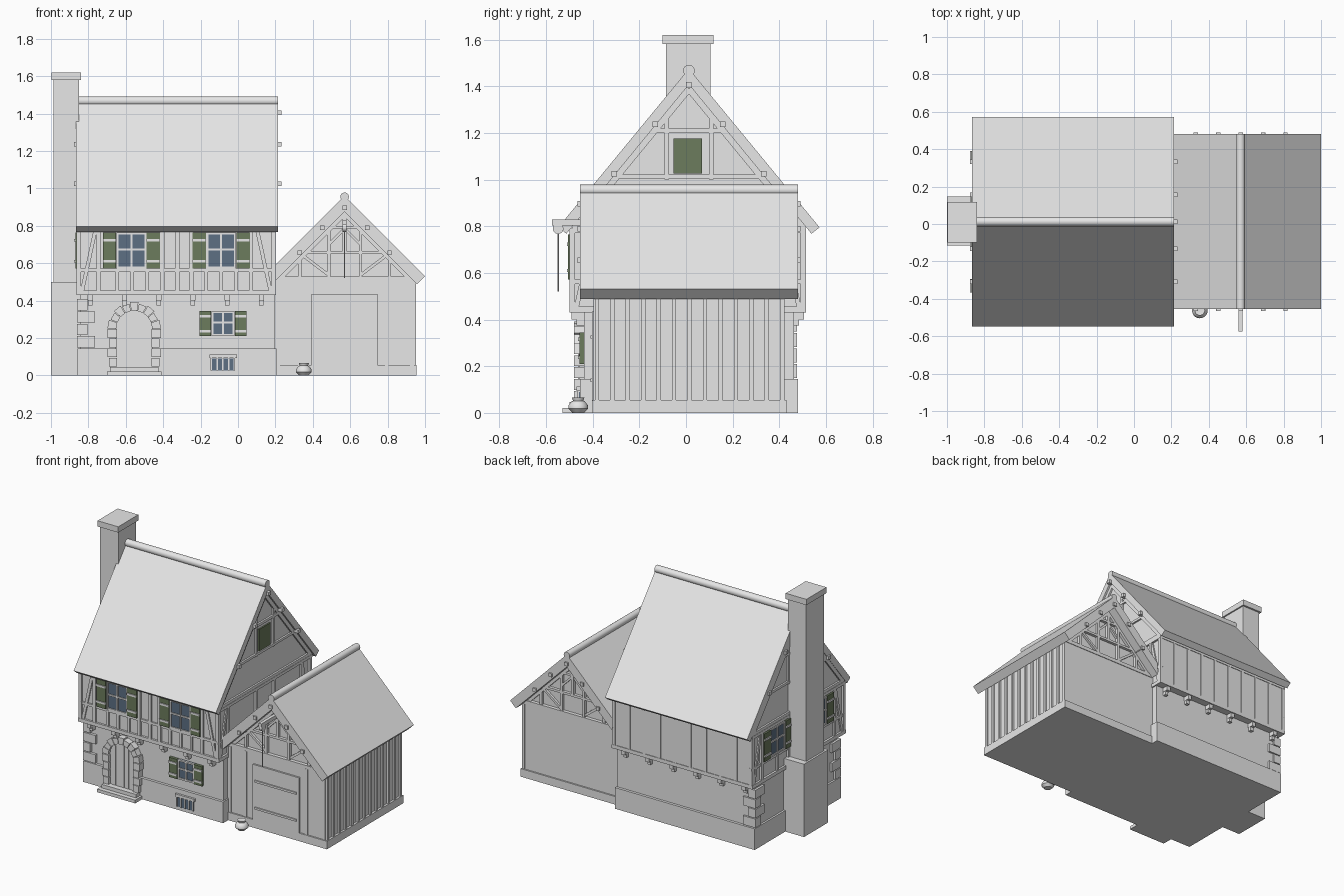
import bpy, bmesh, math
from mathutils import Matrix, Vector

cube = bpy.data.objects.get("Cube")
if cube:
    bpy.data.objects.remove(cube)


def material(name, rgb):
    m = bpy.data.materials.new(name)
    m.use_nodes = True
    m.diffuse_color = (*rgb, 1)
    m.node_tree.nodes["Principled BSDF"].inputs["Base Color"].default_value = (*rgb, 1)
    return m


GREY = material("pale_grey", (0.8, 0.8, 0.8))
GREEN = material("shutter_green", (0.15, 0.2, 0.11))
BLUE = material("glass_blue", (0.11, 0.16, 0.23))
parts = {}


def mesh_for(name, mat=GREY, smooth=False):
    return parts.setdefault(name, (bmesh.new(), mat, smooth))[0]


def frame(u, n, origin):
    """Wall frame: local x runs along the wall, local y points out, z is up."""
    return Matrix.Translation(origin) @ Matrix((u, n, (0, 0, 1))).transposed().to_4x4()


def prism(name, M, poly, d0, d1, mat=GREY):
    """Extrude a wall-plane polygon from depth d0 to d1."""
    bm = mesh_for(name, mat)
    a = [bm.verts.new(M @ Vector((u, d0, z))) for u, z in poly]
    b = [bm.verts.new(M @ Vector((u, d1, z))) for u, z in poly]
    bm.faces.new(a)
    bm.faces.new(b)
    for i in range(len(a)):
        j = (i + 1) % len(a)
        bm.faces.new((a[i], a[j], b[j], b[i]))


def rect(u0, u1, z0, z1):
    return [(u0, z0), (u1, z0), (u1, z1), (u0, z1)]


def bar(a, b, w):
    a, b = Vector(a), Vector(b)
    s = (b - a).normalized().orthogonal() * w / 2
    return [a + s, b + s, b - s, a - s]


def box(name, x0, x1, y0, y1, z0, z1):
    prism(name, WORLD, rect(x0, x1, z0, z1), y0, y1)


def tube(name, a, b, r, seg=16):
    a, b = Vector(a), Vector(b)
    rot = (b - a).to_track_quat('Z', 'Y').to_matrix().to_4x4()
    bmesh.ops.create_cone(mesh_for(name, GREY, True), cap_ends=True, segments=seg, radius1=r,
                          radius2=r, depth=(b - a).length,
                          matrix=Matrix.Translation((a + b) / 2) @ rot)


X, Y = Vector((1, 0, 0)), Vector((0, 1, 0))
WORLD = frame(X, Y, (0, 0, 0))
SIDE = frame(Y, X, (0, 0, 0))
CY = 0.0125                       # house centre line
RX = 0.57                         # annex ridge line
FRONT = frame(X, -Y, (0, -0.485, 0))
BACK = frame(X, Y, (0, 0.5, 0))
RIGHT = frame(Y, X, (0.19, 0, 0))
LEFT = frame(Y, -X, (-0.85, 0, 0))
GROUND = frame(X, -Y, (0, -0.437, 0))

# House body, plinth and roof
box("house_plinth", -0.858, 0.205, -0.455, 0.48, 0, 0.145)
box("house_lower_wall", -0.845, 0.195, -0.437, 0.462, 0.145, 0.44)
prism("house_upper_wall", SIDE, [(-0.485, 0.43), (0.51, 0.43), (0.51, 0.8), (CY, 1.415), (-0.485, 0.8)], -0.85, 0.19)
prism("house_roof", SIDE, [(CY - 0.56, 0.795), (CY, 1.475), (CY + 0.56, 0.795),
                           (CY + 0.525, 0.768), (CY, 1.407), (CY - 0.525, 0.768)], -0.865, 0.215)
tube("house_ridge", (-0.865, CY, 1.467), (0.215, CY, 1.467), 0.025)

# Chimney
box("chimney_base", -1.0, -0.845, -0.115, 0.148, 0, 0.5)
box("chimney_stack", -0.987, -0.85, -0.085, 0.105, 0.5, 1.58)
box("chimney_cap", -0.997, -0.84, -0.1, 0.118, 1.58, 1.62)


def timbers(M, name, posts, ends, studs=(), rail=None):
    """Half timbering of an upper storey wall."""
    u0, u1 = ends
    for z0, z1 in ((0.43, 0.455), (0.77, 0.79)):
        prism(name, M, rect(u0, u1, z0, z1), -0.01, 0.014)
    if rail:
        prism(name, M, rect(u0, u1, rail - 0.009, rail + 0.009), -0.01, 0.01)
    for u in posts:
        prism(name, M, rect(u - 0.011, u + 0.011, 0.45, 0.775), -0.01, 0.013)
    for u in studs:
        prism(name, M, rect(u - 0.009, u + 0.009, 0.45, rail), -0.01, 0.011)
    for u, s in ((u0, 1), (u1, -1)):
        prism(name, M, bar((u + s * 0.03, 0.45), (u + s * 0.1, 0.77), 0.02), -0.01, 0.009)


timbers(FRONT, "front_timbers", (-0.852, -0.745, -0.405, -0.325, -0.25, 0.07, 0.192), (-0.864, 0.204),
        (-0.645, -0.565, -0.485, -0.17, -0.09, -0.01), 0.562)
timbers(BACK, "back_timbers", [-0.852 + 0.116 * i for i in range(10)], (-0.864, 0.204))
for M, name in ((RIGHT, "right_timbers"), (LEFT, "left_timbers")):
    timbers(M, name, (-0.488, -0.385, -0.085, 0.11, 0.405, 0.503), (-0.5, 0.515), (-0.235, 0.235), 0.562)
    # Gable framing above
    for s in (-1, 1):
        prism(name, M, bar((CY + s * 0.49, 0.795), (CY, 1.39), 0.03), -0.01, 0.012)
        prism(name, M, rect(CY + s * 0.095 - 0.01, CY + s * 0.095 + 0.01, 1.0, 1.29), -0.01, 0.01)
    prism(name, M, rect(CY - 0.155, CY + 0.155, 1.2, 1.218), -0.01, 0.012)
    prism(name, M, rect(CY - 0.33, CY + 0.33, 1.005, 1.022), -0.01, 0.012)
    prism(name, M, rect(CY - 0.5, CY + 0.5, 0.79, 0.81), -0.01, 0.012)
    # Purlin ends
    for d, z in ((0, 1.405), (0.145, 1.237), (0.32, 1.025)):
        for s in {-1 if d else 1, 1}:
            y = CY + s * d
            prism("house_purlin_ends", M, rect(y - 0.012, y + 0.012, z - 0.012, z + 0.012),
                  0, 0.043 if M is RIGHT else 0.027)
prism("gable_hatch", RIGHT, rect(-0.053, 0.068, 1.025, 1.175), 0, 0.009, GREEN)

# Jetty beam ends, front and back
for i in range(6):
    x = -0.79 + 0.183 * i
    for M in (FRONT, BACK):
        prism("jetty_beam_ends", M, rect(x - 0.014, x + 0.014, 0.4, 0.43), -0.06, 0.005)
        prism("jetty_beam_ends", M, rect(x - 0.012, x + 0.012, 0.375, 0.4), -0.06, -0.015)


def window(M, u, z0, z1, w, sw):
    h = w / 2
    prism("window_glass", M, rect(u - h, u + h, z0, z1), -0.01, 0.008, BLUE)
    t = 0.011
    for a in (u - h, u - t / 2, u + h - t):
        prism("window_frames", M, rect(a, a + t, z0, z1), 0, 0.016)
    for a in (z0, (z0 + z1) / 2, z1 - t):
        prism("window_frames", M, rect(u - h, u + h, a, a + t), 0, 0.015)
    for a in (u - h - sw, u + h):
        prism("shutters", M, rect(a + 0.002, a + sw - 0.002, z0, z1), 0, 0.02, GREEN)
        for f in (0.2, 0.78):
            z = z0 + f * (z1 - z0)
            prism("shutter_battens", M, rect(a + 0.002, a + sw - 0.002, z - 0.007, z + 0.007), 0.015, 0.026)


for u in (-0.57, -0.09):
    window(FRONT, u, 0.572, 0.765, 0.16, 0.075)
for u in (CY - 0.225, CY + 0.225):
    window(LEFT, u, 0.572, 0.765, 0.16, 0.075)
window(GROUND, -0.08, 0.21, 0.345, 0.125, 0.065)

# Cellar window
prism("cellar_glass", GROUND, rect(-0.142, -0.015, 0.025, 0.09), 0, 0.022, BLUE)
prism("cellar_lintel", GROUND, rect(-0.152, -0.005, 0.093, 0.113), 0, 0.032)
for i in range(5):
    x = -0.142 + 0.0305 * i
    prism("cellar_bars", GROUND, rect(x - 0.004, x + 0.004, 0.025, 0.093), 0, 0.027)

# Stone quoins on the two left corners
for i in range(4):
    z = 0.15 + i * 0.066
    w, d = ((0.095, 0.06), (0.055, 0.1))[i % 2]
    box("quoins", -0.86, -0.86 + w, -0.455, -0.455 + d, z, z + 0.06)
    box("quoins", -0.86, -0.86 + w, 0.475 - d, 0.475, z, z + 0.06)

# Arched door with stone surround and steps
DX, SPRING = -0.555, 0.25
arc = [(DX + 0.1 * math.cos(math.pi * i / 12), SPRING + 0.1 * math.sin(math.pi * i / 12)) for i in range(13)]
prism("door", GROUND, [(DX - 0.1, 0.045)] + arc[::-1] + [(DX + 0.1, 0.045)], 0, 0.022)
for i in range(5):
    x = DX - 0.066 + 0.033 * i
    top = SPRING + math.sqrt(0.01 - (x - DX) ** 2)
    prism("door_planks", GROUND, rect(x - 0.014, x + 0.014, 0.045, top - 0.006), 0.02, 0.026)
for i in range(9):
    a, b = (math.pi * (i + e) / 9 for e in (0.04, 0.96))
    r = 0.143 if i % 2 == 0 else 0.135
    prism("door_arch", GROUND, [(DX + q * math.cos(t), SPRING + q * math.sin(t))
                                for q, t in ((0.096, a), (r, a), (r, b), (0.096, b))], 0, 0.042)
for i in range(4):
    z = 0.047 + 0.051 * i
    w = 0.143 if i % 2 else 0.135
    for s in (-1, 1):
        prism("door_jambs", GROUND, rect(*sorted((DX + s * 0.092, DX + s * w)), z, z + 0.047), 0, 0.042)
box("lower_step", -0.7, -0.41, -0.53, -0.45, 0, 0.022)
box("upper_step", -0.685, -0.425, -0.5, -0.44, 0.022, 0.046)

# Annex body and roof
box("annex_base", 0.19, 0.955, -0.4, 0.43, 0, 0.055)
box("annex_wall", 0.19, 0.94, -0.39, 0.42, 0.055, 0.51)
prism("annex_gable_wall", WORLD, [(0.2, 0.5), (0.94, 0.5), (RX, 0.882), (0.2, 0.512)], -0.37, 0.4)
prism("annex_roof", WORLD, [(0.2, 0.59), (RX, 0.96), (1.0, 0.53), (0.957, 0.488), (RX, 0.875), (0.2, 0.505)],
      -0.455, 0.48)
tube("annex_ridge", (RX, -0.455, 0.955), (RX, 0.48, 0.955), 0.023)
ANNEX_R = frame(Y, X, (0.94, 0, 0))
for i in range(13):
    y = -0.382 + i * 0.0662
    prism("annex_side_battens", ANNEX_R, rect(y - 0.009, y + 0.009, 0.055, 0.508), -0.01, 0.012)

# Annex gable framing on both ends
for M, reach in ((frame(X, -Y, (RX, -0.37, 0)), 0.095), (frame(X, Y, (RX, 0.4, 0)), 0.09)):
    def t(poly, d=0.02):
        prism("annex_gable_timbers", M, poly, -0.01, d)
    t(rect(-0.365, 0.38, 0.505, 0.53), 0.024)
    t(rect(-0.24, 0.24, 0.648, 0.664))
    t(rect(-0.12, 0.12, 0.785, 0.8))
    t(rect(-0.01, 0.01, 0.66, 0.89))
    for s in (-1, 1):
        t(rect(s * 0.085 - 0.009, s * 0.085 + 0.009, 0.52, 0.8))
        t(rect(s * 0.24 - 0.009, s * 0.24 + 0.009, 0.52, 0.66))
        t(bar((s * 0.235, 0.65), (s * 0.09, 0.54), 0.016), 0.016)
        t(bar((s * 0.35, 0.515), (0, 0.865), 0.025))
        t(bar((s * 0.085, 0.7), (0, 0.785), 0.014), 0.016)
        for d, z in ((0.12, 0.79), (0.24, 0.655)):
            prism("annex_purlin_ends", M, rect(s * d - 0.012, s * d + 0.012, z - 0.012, z + 0.012), 0, reach)
    prism("annex_purlin_ends", M, rect(-0.012, 0.012, 0.885, 0.909), 0, reach)

# Barn gate
GATE = frame(X, -Y, (0, -0.39, 0))
prism("gate", GATE, rect(0.393, 0.745, 0.05, 0.435), 0, 0.012)
for z in (0.14, 0.325):
    prism("gate_battens", GATE, rect(0.412, 0.727, z - 0.007, z + 0.007), 0.01, 0.02)
for x in (0.215, 0.33, 0.795, 0.93):
    prism("annex_front_boards", GATE, rect(x - 0.01, x + 0.01, 0.055, 0.508), 0, 0.006)

# Hoist beam, pulley and rope
box("hoist_beam", RX - 0.011, RX + 0.011, -0.575, -0.35, 0.803, 0.828)
tube("hoist_pulley", (RX - 0.01, -0.548, 0.79), (RX + 0.01, -0.548, 0.79), 0.023)
tube("hoist_rope", (RX, -0.548, 0.52), (RX, -0.548, 0.79), 0.003, 8)

# Round jar beside the gate
bm = mesh_for("jar", GREY, True)
profile = [(0, 0), (0.025, 0), (0.042, 0.018), (0.042, 0.032), (0.03, 0.048), (0.022, 0.052), (0.027, 0.066), (0, 0.062)]
vs = [bm.verts.new((0.352 + r, -0.462, z)) for r, z in profile]
es = [bm.edges.new(p) for p in zip(vs, vs[1:])]
bmesh.ops.spin(bm, geom=vs + es, cent=(0.352, -0.462, 0), axis=(0, 0, 1), angle=math.tau, steps=20)
bmesh.ops.remove_doubles(bm, verts=bm.verts, dist=0.0005)

# Turn the collected parts into objects
for name, (bm, mat, smooth) in parts.items():
    bmesh.ops.recalc_face_normals(bm, faces=bm.faces)
    me = bpy.data.meshes.new(name)
    bm.to_mesh(me)
    bm.free()
    me.materials.append(mat)
    ob = bpy.data.objects.new(name, me)
    bpy.context.collection.objects.link(ob)
    if smooth:
        bpy.ops.object.select_all(action='DESELECT')
        ob.select_set(True)
        bpy.context.view_layer.objects.active = ob
        bpy.ops.object.shade_smooth_by_angle(angle=math.radians(40))
